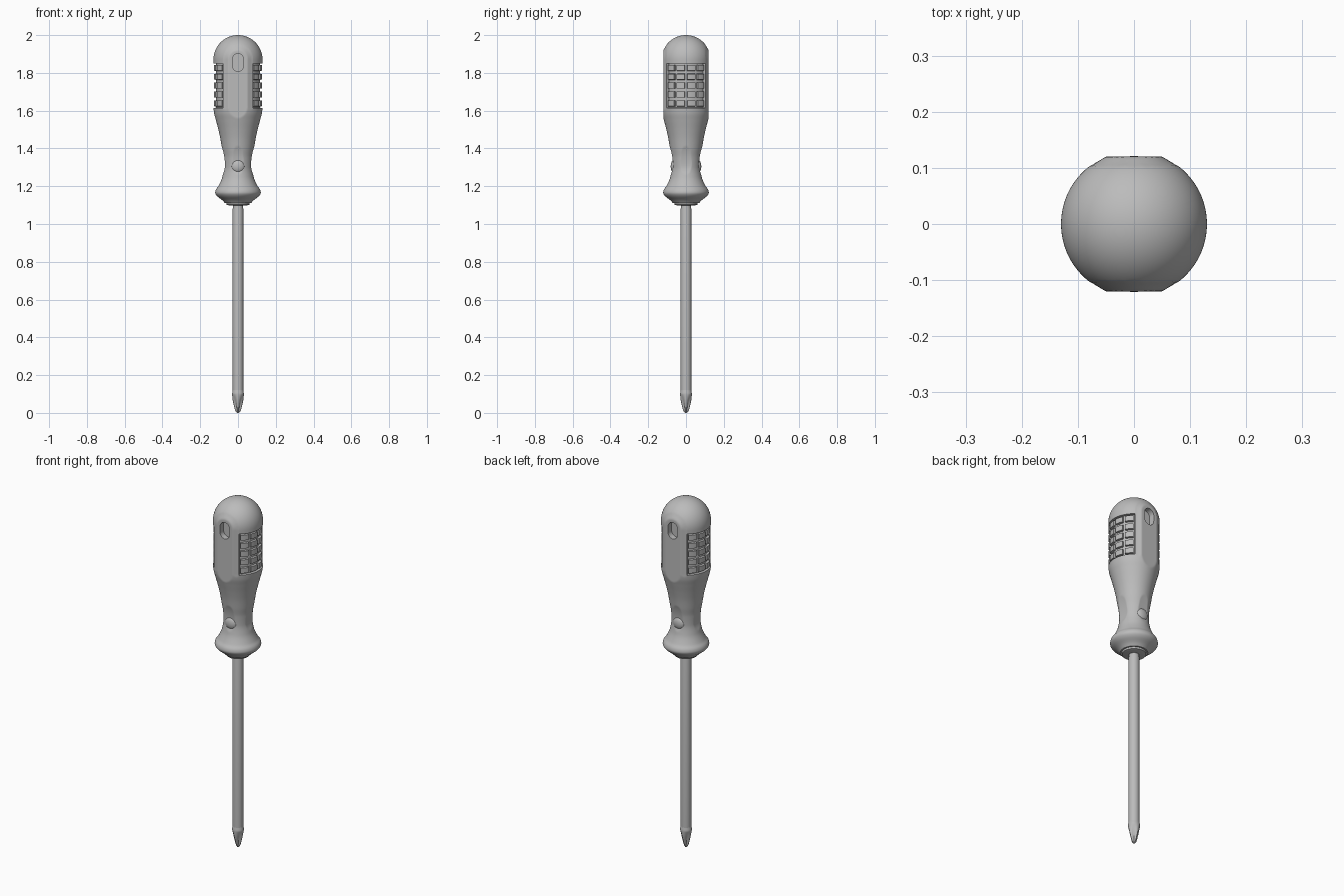
import bpy, bmesh, math

if "Cube" in bpy.data.objects:
    bpy.data.objects.remove(bpy.data.objects["Cube"])

grey = bpy.data.materials.new("plain grey")
grey.diffuse_color = (0.5, 0.5, 0.5, 1)
grey.use_nodes = True
grey.node_tree.nodes["Principled BSDF"].inputs["Base Color"].default_value = grey.diffuse_color


def finish(ob, angle=30):
    bpy.ops.object.select_all(action='DESELECT')
    ob.select_set(True)
    bpy.context.view_layer.objects.active = ob
    bpy.ops.object.shade_smooth_by_angle(angle=math.radians(angle))


def make(name, bm):
    bmesh.ops.recalc_face_normals(bm, faces=bm.faces)
    me = bpy.data.meshes.new(name)
    bm.to_mesh(me)
    bm.free()
    me.materials.append(grey)
    ob = bpy.data.objects.new(name, me)
    bpy.context.collection.objects.link(ob)
    return ob


def radial(name, zs, angles, func):
    """Closed skin of rings whose radius is func(angle, z)."""
    bm = bmesh.new()
    rings = []
    for z in zs:
        ring = []
        for a in angles:
            r = func(a, z)
            ring.append(bm.verts.new((r * math.cos(a), r * math.sin(a), z)))
        rings.append(ring)
    n = len(angles)
    for lo, hi in zip(rings, rings[1:]):
        for i in range(n):
            j = (i + 1) % n
            bm.faces.new((lo[i], lo[j], hi[j], hi[i]))
    bm.faces.new(rings[0][::-1])
    bm.faces.new(rings[-1])
    return make(name, bm)


def curve(points, z):
    """Smooth monotone interpolation of a (z, radius) profile."""
    if z <= points[0][0]:
        return points[0][1]
    if z >= points[-1][0]:
        return points[-1][1]
    sec = [(b[1] - a[1]) / (b[0] - a[0]) for a, b in zip(points, points[1:])]
    tan = [sec[0]] + [2 * p * q / (p + q) if p * q > 0 else 0
                      for p, q in zip(sec, sec[1:])] + [sec[-1]]
    for i in range(len(sec)):
        (z0, r0), (z1, r1) = points[i], points[i + 1]
        if z <= z1:
            h = z1 - z0
            t = (z - z0) / h
            return ((2*t**3 - 3*t*t + 1) * r0 + (t**3 - 2*t*t + t) * h * tan[i]
                    + (3*t*t - 2*t**3) * r1 + (t**3 - t*t) * h * tan[i + 1])


# handle profile: flange, waist, barrel; the dome is a hemisphere
PROFILE = [(1.112, .07), (1.125, .082), (1.15, .113), (1.165, .121), (1.18, .118),
           (1.2, .104), (1.25, .083), (1.3, .075), (1.35, .077), (1.4, .085),
           (1.45, .093), (1.5, .104), (1.55, .117), (1.59, .127), (1.62, .13), (1.87, .13)]
DOME_Z, DOME_R = 1.87, .13
HALF, COLS, ROWS = 52, 4, 5          # grip panel half angle (degrees), pads
GZ0, GZ1 = 1.615, 1.85
CELL_A, CELL_Z = 2 * HALF / COLS, (GZ1 - GZ0) / ROWS
GAP_A, GAP_Z = 3, .008


def grip_depth(a, z):
    phi = math.degrees(math.atan2(math.sin(a), abs(math.cos(a))))
    if abs(phi) > HALF or not GZ0 < z < GZ1:
        return 0
    u, v = (phi + HALF) % CELL_A, (z - GZ0) % CELL_Z
    on_pad = GAP_A < u < CELL_A - GAP_A and GAP_Z < v < CELL_Z - GAP_Z
    return .002 if on_pad else .014


def handle_radius(a, z):
    if z > DOME_Z:
        r = math.sqrt(max(DOME_R**2 - (z - DOME_Z)**2, .002**2))
    else:
        r = curve(PROFILE, z)
    c, s = abs(math.cos(a)), abs(math.sin(a))
    # arched flat panels on front and back
    if z > 1.5 and s > .3:
        inset = .077 - math.hypot(r * c, max(0, z - DOME_Z))
        if inset > 0:
            r = min(r, (.104 + min(.016, inset * .6)) / s)
    # thumb scallops on the four sides of the waist
    if 1.2 < z < 1.45:
        d = z - 1.31
        limit = .069 + (1.7 if d > 0 else 5) * d * d
        r = min(r, limit / max(c, s))
    return r - grip_depth(a, z)


# stations, doubled at the groove edges so that they stay crisp
zs = {round(1.112 + .006 * i, 5) for i in range(127)} | {1.112, DOME_Z}
zs |= {round(DOME_Z + DOME_R * math.sin(math.pi / 2 * i / 30), 5) for i in range(31)}
for k in range(ROWS + 1):
    for off in (-GAP_Z, 0, GAP_Z):
        e = GZ0 + k * CELL_Z + off
        if GZ0 - .001 <= e <= GZ1 + .001:
            zs |= {round(e - .0007, 5), round(e + .0007, 5)}
degs = {2.5 * i for i in range(144)}
for k in range(COLS + 1):
    for off in (-GAP_A, 0, GAP_A):
        e = k * CELL_A - HALF + off
        if -HALF <= e <= HALF:
            for side in (0, 180):
                degs |= {round((side + e + q) % 360, 3) for q in (-.25, .25)}
handle = radial("handle", sorted(zs), [math.radians(d) for d in sorted(degs)], handle_radius)

# hanging-hole recesses, front and back
for side in (-1, 1):
    bm = bmesh.new()
    outline = []
    for i in range(40):
        t = 2 * math.pi * i / 40
        up = .016 if math.sin(t) >= 0 else -.016
        outline.append(bm.verts.new((.03 * math.cos(t), side * .088,
                                     1.855 + up + .031 * math.sin(t))))
    base = bm.faces.new(outline)
    ext = bmesh.ops.extrude_face_region(bm, geom=[base], use_keep_orig=True)
    bmesh.ops.translate(bm, vec=(0, side * .1, 0),
                        verts=[g for g in ext["geom"] if isinstance(g, bmesh.types.BMVert)])
    cutter = make("hole_cutter", bm)
    mod = handle.modifiers.new("hole", 'BOOLEAN')
    mod.operation, mod.solver, mod.object = 'DIFFERENCE', 'EXACT', cutter
    bpy.context.view_layer.objects.active = handle
    bpy.ops.object.modifier_apply(modifier=mod.name)
    bpy.data.objects.remove(cutter)
finish(handle)

# round buttons in the front and back scallops
for side, name in ((-1, "front_button"), (1, "back_button")):
    bpy.ops.mesh.primitive_uv_sphere_add(segments=32, ring_count=16, radius=.034,
                                         location=(0, side * .064, 1.305))
    button = bpy.context.object
    button.name = name
    button.scale.y = .5
    button.data.materials.append(grey)
    finish(button)

# collar under the flange
ring48 = [2 * math.pi * i / 48 for i in range(48)]
COLLAR = [(1.098, .045), (1.102, .061), (1.114, .062), (1.118, .058)]
finish(radial("collar", [p[0] for p in COLLAR], ring48, lambda a, z: dict(COLLAR)[z]))

# shaft
SHAFT = [(.1, .028), (1.08, .028), (1.09, .026), (1.13, .026)]
finish(radial("shaft", [p[0] for p in SHAFT], ring48, lambda a, z: dict(SHAFT)[z]))

# cross tip with four flutes
TIP = [(0, .006), (.012, .014), (.04, .022), (.075, .029), (.1, .031), (.12, .028)]


def tip_radius(a, z):
    flute = min(1, max(0, (.1 - z) / .07))
    return curve(TIP, z) * (1 - .5 * flute * math.sin(2 * a)**2)


finish(radial("cross_tip", [.004 * i for i in range(31)],
              [2 * math.pi * i / 64 for i in range(64)], tip_radius))
